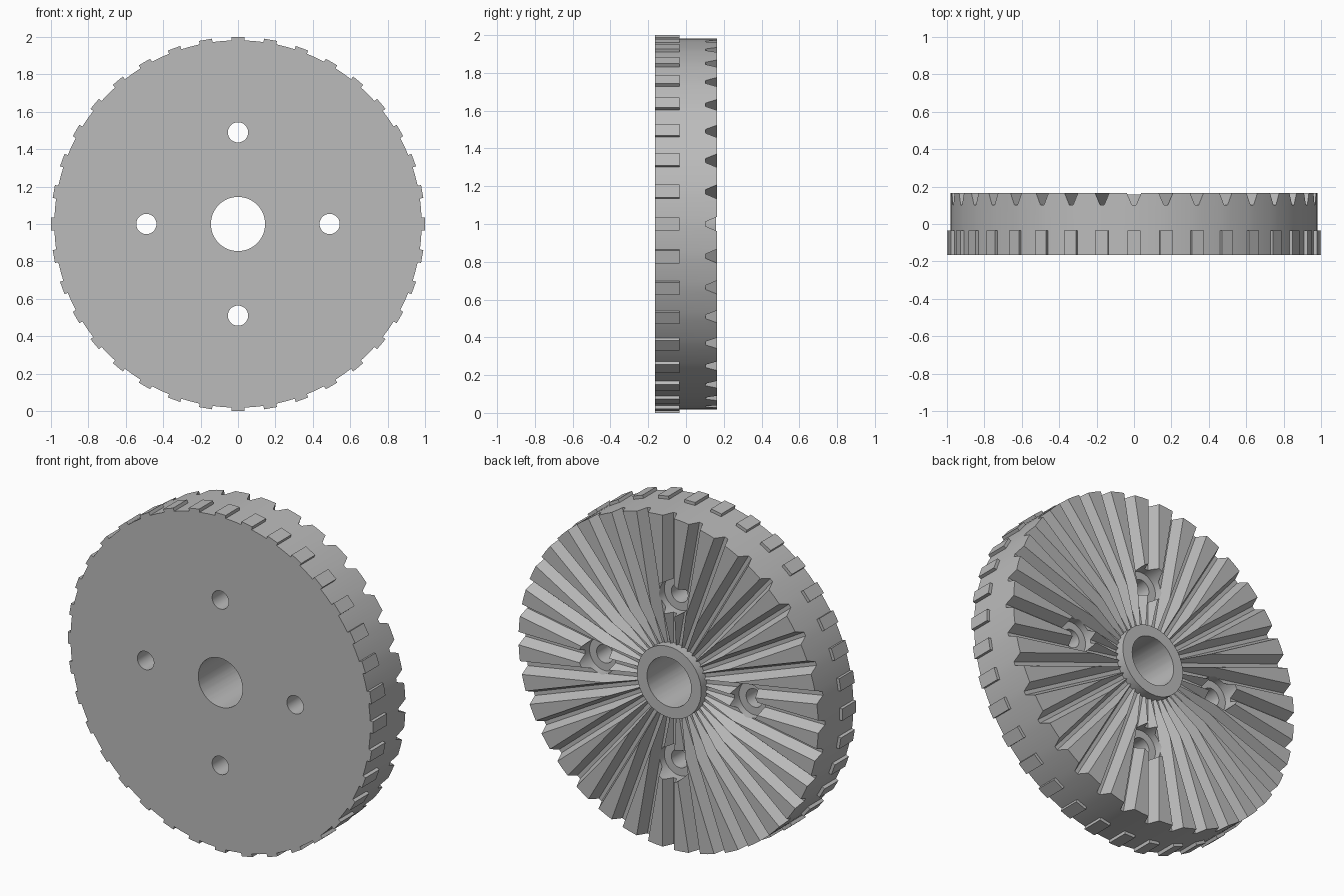
import bpy, bmesh, math
from mathutils import Matrix, Vector

cube = bpy.data.objects.get("Cube")
if cube:
    bpy.data.objects.remove(cube, do_unlink=True)

grey = bpy.data.materials.new("plain grey")
grey.use_nodes = True
grey.diffuse_color = (0.5, 0.5, 0.5, 1)
grey.node_tree.nodes["Principled BSDF"].inputs["Base Color"].default_value = (0.5, 0.5, 0.5, 1)

COUNT = 36
HALF = math.pi / COUNT
RADIUS = 0.982
FRONT, BACK, FLOOR, HUB_TOP = -0.165, 0.165, 0.102, 0.158
HUB = 0.21                        # hub radius
B, T = 0.011, 0.038               # half widths of a groove at floor and top


def spot(turn, along, across, y):
    """Point given by distance out from the axle and offset sideways."""
    s, c = math.sin(turn), math.cos(turn)
    return Vector((along * s + across * c, y, 1 + along * c - across * s))


def finish(name, bm):
    bmesh.ops.remove_doubles(bm, verts=bm.verts, dist=1e-5)
    bmesh.ops.recalc_face_normals(bm, faces=bm.faces)
    mesh = bpy.data.meshes.new(name)
    bm.to_mesh(mesh)
    bm.free()
    mesh.materials.append(grey)
    obj = bpy.data.objects.new(name, mesh)
    bpy.context.collection.objects.link(obj)
    return obj


def drill(bm, x, z, profile, sides=48):
    """Closed turned solid along y from (radius, y) pairs."""
    rings = [[bm.verts.new((x + r * math.cos(a), y, z + r * math.sin(a)))
              for a in (math.tau * i / sides for i in range(sides))] for r, y in profile]
    for low, high in zip(rings, rings[1:]):
        for i in range(sides):
            j = (i + 1) % sides
            bm.faces.new((low[i], low[j], high[j], high[i]))
    bm.faces.new(rings[0])
    bm.faces.new(rings[-1])


# Grooved wheel: half a sector, mirrored and repeated around the axle
bm = bmesh.new()
edge = RADIUS * math.sin(HALF)
hub_side = HUB * math.tan(HALF)
ridge = FLOOR + (hub_side - B) / (T - B) * (BACK - FLOOR)
meet = T / math.tan(HALF)


def rim(a, y):
    return (math.sqrt(RADIUS ** 2 - a * a), a, y)


hub_floor = [(HUB, 0, FLOOR), (HUB, B, FLOOR)]
hub_ridge = (HUB, hub_side, ridge)
hub_edge = [(HUB, hub_side, HUB_TOP), (HUB, 0, HUB_TOP)]
patches = [
    hub_floor + [rim(B, FLOOR), rim(0, FLOOR)],                                     # groove floor
    [hub_floor[1], hub_ridge, (meet, T, BACK), rim(T, BACK), rim(B, FLOOR)],        # groove wall
    [(meet, T, BACK), rim(T, BACK), rim(edge, BACK)],                               # ridge top
    hub_floor + [hub_ridge] + hub_edge,                                             # hub wall
    hub_edge + [(0, 0, HUB_TOP)],                                                   # hub top
    [(0, 0, FRONT)] + [rim(a, FRONT) for a in (0, B, T, edge)],                     # front face
    [rim(0, FRONT), rim(B, FRONT), rim(B, FLOOR), rim(0, FLOOR)],                   # rim strips
    [rim(B, FRONT), rim(T, FRONT), rim(T, BACK), rim(B, FLOOR)],
    [rim(T, FRONT), rim(edge, FRONT), rim(edge, BACK), rim(T, BACK)],
]
for k in range(COUNT):
    for side in (1, -1):
        for patch in patches:
            bm.faces.new([bm.verts.new(spot(2 * HALF * k, d, side * a, y)) for d, a, y in patch])
wheel = finish("grooved_wheel", bm)

# Axle bore and four counterbored bolt holes
bm = bmesh.new()
drill(bm, 0, 1, [(0.145, -0.3), (0.145, 0.3)])
for k in range(4):
    a = k * math.pi / 2
    drill(bm, 0.49 * math.cos(a), 1 + 0.49 * math.sin(a),
          [(0.054, -0.3), (0.054, 0.06), (0.1, 0.06), (0.1, 0.3)])
cutter = finish("hole_cutter", bm)
cutter.hide_render = True
cut = wheel.modifiers.new("holes", "BOOLEAN")
cut.object = cutter
cut.operation = "DIFFERENCE"
cut.solver = "EXACT"
bpy.context.view_layer.objects.active = wheel
wheel.select_set(True)
bpy.ops.object.modifier_apply(modifier=cut.name)
bpy.data.objects.remove(cutter, do_unlink=True)
bpy.ops.object.select_all(action="DESELECT")
wheel.select_set(True)
bpy.ops.object.shade_smooth_by_angle(angle=math.radians(20))

# Tread blocks around the front half of the rim
bm = bmesh.new()
for k in range(COUNT):
    turn = Matrix.Rotation(2 * HALF * k, 4, "Y")
    place = Matrix.Translation((0, 0, 1)) @ turn @ Matrix.Translation((0, -0.1, 0.985))
    bmesh.ops.create_cube(bm, size=1, matrix=place @ Matrix.Diagonal((0.07, 0.13, 0.03, 1)))
finish("tread_blocks", bm)
